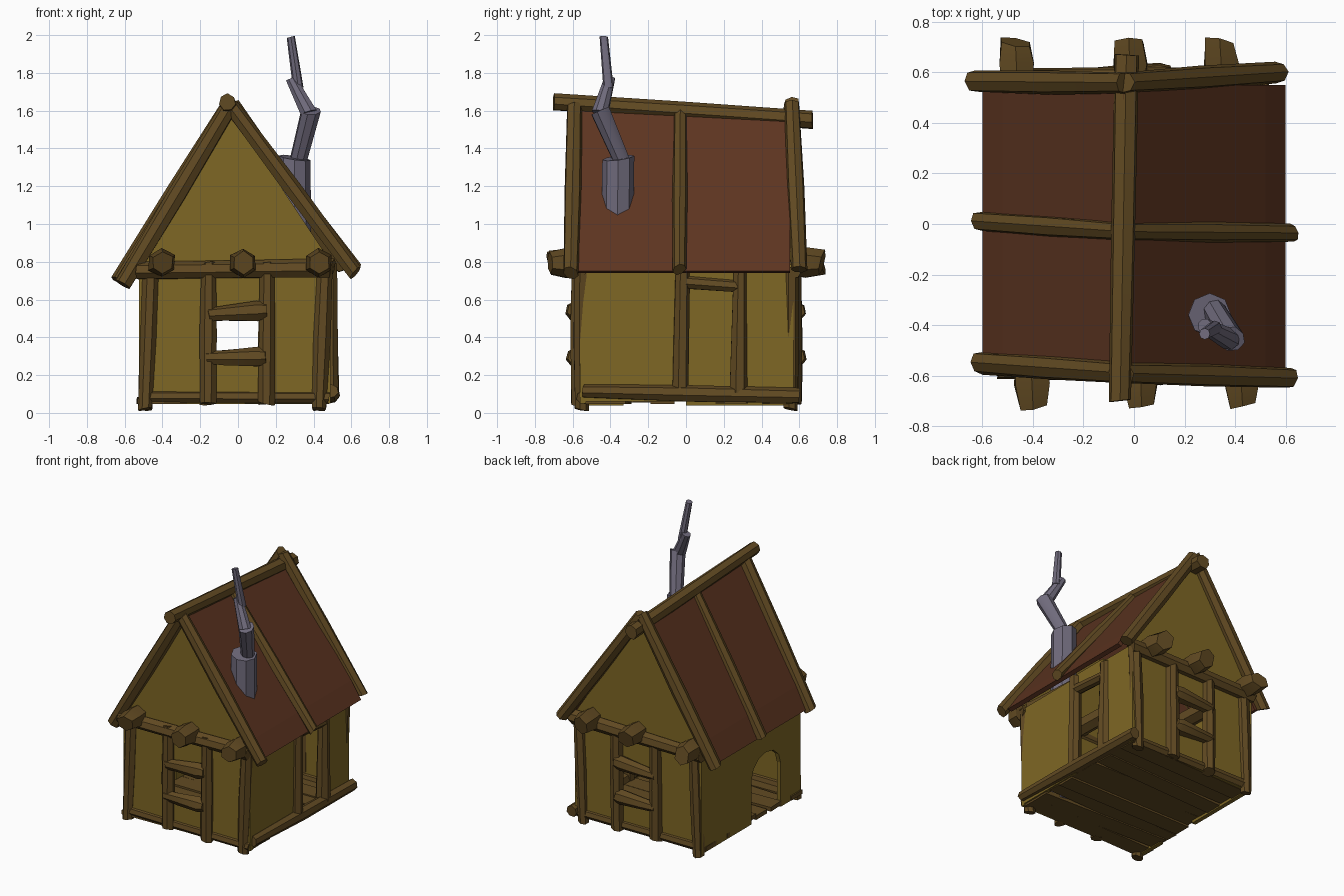
import bpy, bmesh, math, random
from mathutils import Vector

if "Cube" in bpy.data.objects:
    bpy.data.objects.remove(bpy.data.objects["Cube"])

random.seed(4)


def material(name, rgb):
    m = bpy.data.materials.new(name)
    m.diffuse_color = (*rgb, 1)
    m.use_nodes = True
    m.node_tree.nodes["Principled BSDF"].inputs["Base Color"].default_value = m.diffuse_color
    return m


WOOD = material("wood", (0.12, 0.068, 0.016))
WALL = material("plaster", (0.21, 0.135, 0.018))
ROOF = material("roofing", (0.11, 0.035, 0.015))
METAL = material("metal", (0.16, 0.145, 0.2))


def finish(name, bm, mat, smooth=True):
    bmesh.ops.recalc_face_normals(bm, faces=bm.faces)
    me = bpy.data.meshes.new(name)
    bm.to_mesh(me)
    bm.free()
    me.materials.append(mat)
    ob = bpy.data.objects.new(name, me)
    bpy.context.collection.objects.link(ob)
    if smooth:
        bpy.context.view_layer.objects.active = ob
        ob.select_set(True)
        bpy.ops.object.shade_smooth_by_angle(angle=math.radians(40))
        ob.select_set(False)
    return ob


# Rough-hewn log: rings along a line, with crooked end cuts
def log(name, a, b, radii, sides=7, mat=WOOD, cut=0.3, stops=None, rough=0.07):
    a, b = Vector(a), Vector(b)
    axis = (b - a).normalized()
    side = axis.cross(Vector((0, 0, 1)))
    if side.length < 0.2:
        side = axis.cross(Vector((0, 1, 0)))
    side.normalize()
    up = side.cross(axis)
    stops = stops or [i / (len(radii) - 1) for i in range(len(radii))]
    bm = bmesh.new()
    rings = []
    for k, (r, t) in enumerate(zip(radii, stops)):
        end = k in (0, len(radii) - 1)
        tu, ts = (random.uniform(-cut, cut) if end else 0 for _ in range(2))
        ring = []
        for i in range(sides):
            ang = math.tau * i / sides + math.pi / 2
            q = r * random.uniform(1 - rough, 1 + rough)
            c, s = q * math.cos(ang), q * math.sin(ang)
            ring.append(bm.verts.new(a.lerp(b, t) + side * c + up * s + axis * (tu * s + ts * c)))
        rings.append(ring)
    for p, q in zip(rings, rings[1:]):
        for i in range(sides):
            j = (i + 1) % sides
            bm.faces.new((p[i], p[j], q[j], q[i]))
    bm.faces.new(rings[0])
    bm.faces.new(rings[-1])
    return finish(name, bm, mat)


# Flat panel: (u, z) outline extruded along the other horizontal axis
def panel(name, outline, axis, lo, hi, mat=WALL):
    bm = bmesh.new()

    def place(u, z, d):
        return (u, d, z) if axis == "y" else (d, u, z)
    f = bm.faces.new([bm.verts.new(place(u, z, lo)) for u, z in outline])
    ext = bmesh.ops.extrude_face_region(bm, geom=[f])
    move = Vector(place(0, 0, hi - lo))
    bmesh.ops.translate(bm, vec=move, verts=[v for v in ext["geom"] if isinstance(v, bmesh.types.BMVert)])
    return finish(name, bm, mat, False)


def rect(u0, u1, z0, z1):
    return [(u0, z0), (u1, z0), (u1, z1), (u0, z1)]


# Gable ends: wall panels, posts, window boards and cross beam
for end, s in (("front", -1), ("back", 1)):
    lo, hi = sorted((s * 0.53, s * 0.56))
    panel(end + "_wall_left", rect(-0.52, -0.14, 0.05, 0.78), "y", lo, hi)
    panel(end + "_wall_right", rect(0.14, 0.49, 0.05, 0.78), "y", lo, hi)
    panel(end + "_wall_below_window", rect(-0.14, 0.14, 0.05, 0.29), "y", lo, hi)
    panel(end + "_wall_above_window", rect(-0.14, 0.14, 0.52, 0.78), "y", lo, hi)
    panel(end + "_gable", [(-0.52, 0.77), (0.51, 0.77), (-0.04, 1.6)], "y", lo, hi)
    y = s * 0.57
    for side, x0, x1 in (("left", -0.49, -0.46), ("right", 0.43, 0.46)):
        log(f"{end}_{side}_corner_post", (x0, y * 0.97, 0.02), (x1, y * 0.97, 0.78), [0.038, 0.045, 0.043])
    for side, x in (("left", -0.16), ("right", 0.15)):
        log(f"{end}_{side}_window_post", (x, y, 0.05), (x + 0.005, y, 0.79), [0.043, 0.045, 0.04])
    for part, z0, z1 in (("sill", 0.29, 0.295), ("lintel", 0.52, 0.54)):
        log(f"{end}_window_{part}", (-0.16, s * 0.585, z0), (0.15, s * 0.585, z1),
            [0.035, 0.042, 0.054, 0.042], stops=[0, 0.3, 0.85, 1])
    log(end + "_cross_beam", (-0.53, y, 0.75), (0.5, y, 0.765), [0.047, 0.05, 0.05])
    log(end + "_ground_beam", (-0.5, s * 0.545, 0.085), (0.48, s * 0.545, 0.08), [0.035, 0.035])

# Right wall with doorway-like opening
panel("right_wall_front", rect(-0.55, -0.01, 0.06, 0.78), "x", 0.46, 0.49)
panel("right_wall_back", rect(0.27, 0.57, 0.06, 0.78), "x", 0.46, 0.49)
panel("right_wall_above_opening", rect(-0.01, 0.27, 0.7, 0.8), "x", 0.46, 0.49)
log("right_sill", (0.495, -0.54, 0.115), (0.495, 0.6, 0.09), [0.036, 0.045, 0.04])
log("right_opening_front_post", (0.485, -0.03, 0.1), (0.485, -0.02, 0.78), [0.045, 0.04])
log("right_opening_back_post", (0.485, 0.275, 0.1), (0.485, 0.285, 0.77), [0.05, 0.035])
log("right_opening_lintel", (0.485, 0.0, 0.69), (0.485, 0.27, 0.67), [0.035, 0.035])

# Left wall with an arched doorway
door = [(-0.165 + 0.165 * math.cos(a), 0.36 + 0.14 * math.sin(a))
        for a in [math.pi * i / 6 for i in range(7)]]
panel("left_wall", [(0.57, 0.04), (0.57, 0.8), (-0.56, 0.8), (-0.56, 0.04), (-0.33, 0.04)]
      + door[::-1] + [(0, 0.04)], "x", -0.525, -0.495)

# Floor planks laid at slightly uneven angles
for i in range(9):
    y = -0.49 + i * 0.122
    t = random.uniform(-0.025, 0.025)
    z = random.uniform(0.045, 0.06)
    ob = panel(f"floor_plank_{i + 1}", rect(-0.51 - random.uniform(0, 0.025), 0.48, z, z + 0.03),
               "y", -0.063, 0.063, WOOD)
    ob.location.y = y
    ob.rotation_euler.z = t * 2

# Ceiling beams with heavy protruding ends
for i, (xf, xb) in enumerate(((-0.4, -0.47), (0.03, -0.02), (0.43, 0.34))):
    log(f"ceiling_beam_{i + 1}", (xf, -0.72, 0.795), (xb, 0.72, 0.795),
        [0.06, 0.077, 0.06, 0.06, 0.077, 0.065], sides=6, stops=[0, 0.06, 0.16, 0.84, 0.94, 1])

# Roof slopes, kinked steeper at the eaves
left = [(-0.04, 1.61), (-0.52, 0.84), (-0.6, 0.69), (-0.57, 0.68), (-0.49, 0.82), (-0.04, 1.56)]
right = [(-0.04, 1.61), (0.52, 0.87), (0.6, 0.75), (0.57, 0.74), (0.49, 0.86), (-0.04, 1.56)]
panel("roof_left", left, "y", -0.57, 0.55, ROOF)
panel("roof_right", right, "y", -0.57, 0.55, ROOF)

# Rafters: left foot, peak, right foot
for name, l, top, r in (
        ("front", (-0.61, -0.55, 0.68), (-0.04, -0.59, 1.63), (0.62, -0.61, 0.74)),
        ("middle", (-0.61, 0.01, 0.7), (-0.04, -0.03, 1.6), (0.63, -0.035, 0.76)),
        ("back", (-0.63, 0.565, 0.7), (-0.04, 0.56, 1.64), (0.57, 0.6, 0.76))):
    k = 0.85 if name == "middle" else 1
    log(name + "_left_rafter", l, top, [0.045 * k, 0.05 * k, 0.043 * k])
    log(name + "_right_rafter", top, r, [0.043 * k, 0.047 * k, 0.042 * k])
log("ridge_beam", (-0.055, -0.7, 1.645), (-0.03, 0.67, 1.55), [0.045, 0.048, 0.05])

# Crooked stovepipe chimney in four sections
for i, (a, b, r0, r1) in enumerate((
        ((0.3, -0.37, 0.07), (0.3, -0.36, 1.35), 0.09, 0.083),
        ((0.315, -0.335, 1.32), (0.385, -0.455, 1.6), 0.045, 0.053),
        ((0.375, -0.455, 1.59), (0.28, -0.405, 1.77), 0.045, 0.03),
        ((0.32, -0.41, 1.72), (0.28, -0.435, 1.99), 0.028, 0.022))):
    log(f"chimney_section_{i + 1}", a, b, [r0, r1], sides=8, mat=METAL, cut=0.25, rough=0.04)
